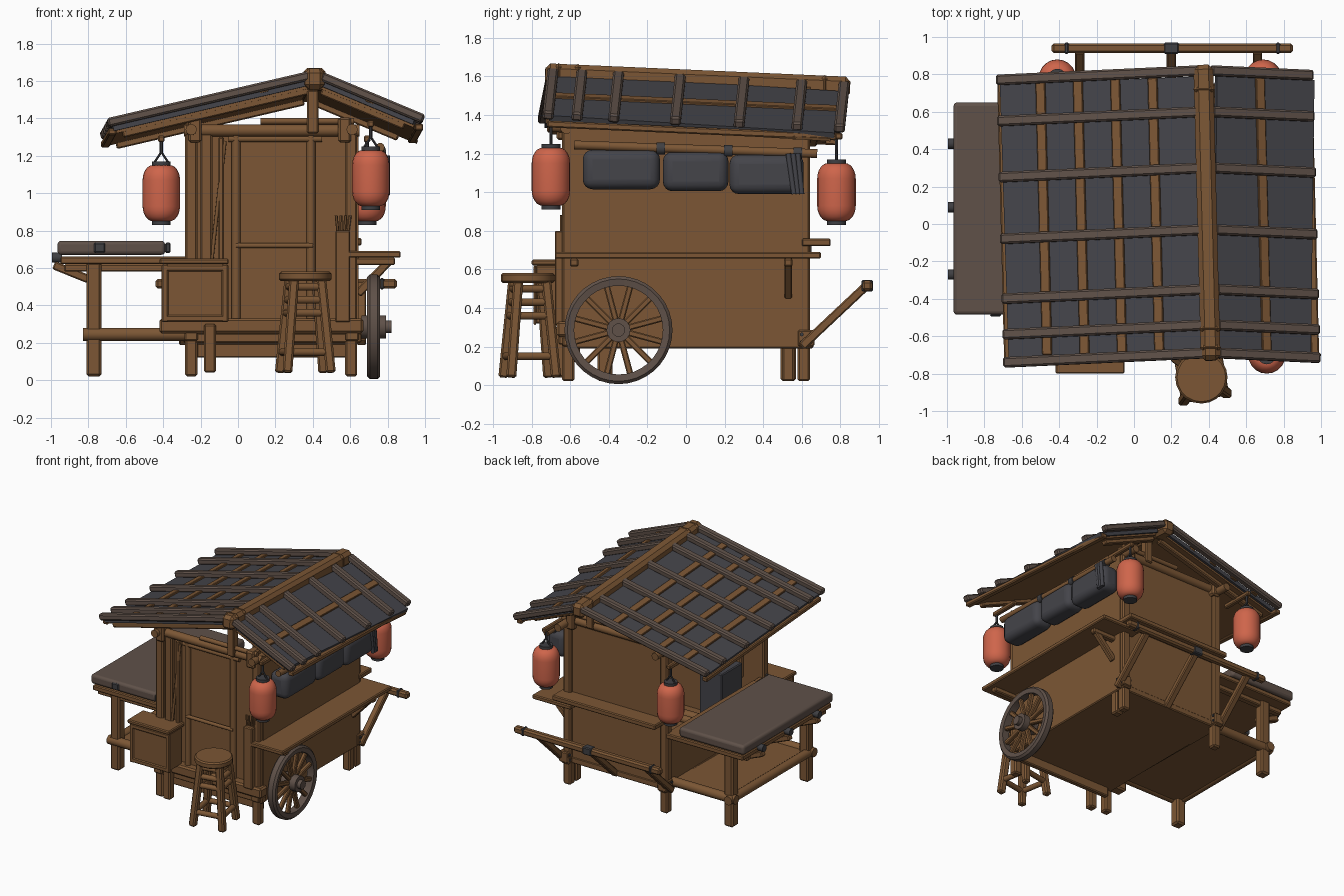
import bpy, bmesh, math
from mathutils import Vector, Matrix

cube = bpy.data.objects.get("Cube")
if cube:
    bpy.data.objects.remove(cube)


def material(name, r, g, b):
    m = bpy.data.materials.new(name)
    m.use_nodes = True
    m.diffuse_color = (r, g, b, 1)
    m.node_tree.nodes["Principled BSDF"].inputs["Base Color"].default_value = (r, g, b, 1)
    return m


WOOD = material("brown wood", 0.20, 0.094, 0.035)
GREY = material("weathered wood", 0.115, 0.082, 0.066)
SLATE = material("dark slate", 0.058, 0.058, 0.068)
IRON = material("dark iron", 0.05, 0.05, 0.055)
RED = material("lantern red", 0.62, 0.13, 0.07)


def finish(name, bm, mat, bevel=0.0, segments=1, smooth=False):
    bmesh.ops.recalc_face_normals(bm, faces=bm.faces)
    me = bpy.data.meshes.new(name)
    bm.to_mesh(me)
    bm.free()
    me.materials.append(mat)
    ob = bpy.data.objects.new(name, me)
    bpy.context.collection.objects.link(ob)
    if bevel:
        mod = ob.modifiers.new("Bevel", "BEVEL")
        mod.width, mod.segments = bevel, segments
    if smooth:
        bpy.ops.object.select_all(action="DESELECT")
        ob.select_set(True)
        bpy.context.view_layer.objects.active = ob
        bpy.ops.object.shade_smooth_by_angle(angle=math.radians(40))
    return ob


def frame(p0, p1, up):
    """Matrix whose x axis runs from p0 to p1, centred between them."""
    p0, p1 = Vector(p0), Vector(p1)
    x = (p1 - p0).normalized()
    up = Vector(up)
    if abs(x.dot(up.normalized())) > 0.98:
        up = Vector((0, 1, 0))
    y = up.cross(x).normalized()
    m = Matrix((x, y, x.cross(y))).transposed().to_4x4()
    m.translation = (p0 + p1) / 2
    return m, (p1 - p0).length


def beam(name, p0, p1, w, h, mat=WOOD, bevel=0.007, up=(0, 0, 1)):
    m, length = frame(p0, p1, up)
    bm = bmesh.new()
    bmesh.ops.create_cube(bm, size=1, matrix=m @ Matrix.Diagonal((length, w, h, 1)))
    return finish(name, bm, mat, bevel)


def box(name, x0, x1, y0, y1, z0, z1, mat=WOOD, bevel=0.007, segments=1):
    bm = bmesh.new()
    m = Matrix.Translation(((x0 + x1) / 2, (y0 + y1) / 2, (z0 + z1) / 2))
    bmesh.ops.create_cube(bm, size=1, matrix=m @ Matrix.Diagonal((x1 - x0, y1 - y0, z1 - z0, 1)))
    return finish(name, bm, mat, bevel, segments, segments > 1)


def rod(name, p0, p1, r, mat=WOOD, sides=10):
    m, length = frame(p0, p1, (0, 0, 1))
    bm = bmesh.new()
    bmesh.ops.create_cone(bm, cap_ends=True, segments=sides, radius1=r, radius2=r, depth=length,
                          matrix=m @ Matrix.Rotation(math.pi / 2, 4, "Y"))
    return finish(name, bm, mat, smooth=True)


def lathe(name, profile, loc, mat, sides=20, tilt=None):
    bm = bmesh.new()
    vs = [bm.verts.new((r, 0, z)) for r, z in profile]
    es = [bm.edges.new(pair) for pair in zip(vs, vs[1:])]
    bmesh.ops.spin(bm, geom=vs + es, axis=(0, 0, 1), cent=(0, 0, 0), angle=math.tau, steps=sides)
    bmesh.ops.remove_doubles(bm, verts=bm.verts, dist=0.0005)
    bmesh.ops.transform(bm, verts=bm.verts, matrix=Matrix.Translation(loc) @ (tilt or Matrix()))
    return finish(name, bm, mat, smooth=True)


# Roof: two unequal slopes, slightly skewed and sinking towards the back
def roof(x, y, lift=0.0):
    drop = 0.235 * (0.4 - x) if x < 0.4 else 0.42 * (x - 0.4)
    return Vector((x - 0.025 * y, y, 1.57 - drop - 0.045 * y + lift))


for side, eave, skew, purlins in (("right", -0.69, 0.045, (-0.48, -0.28, -0.08, 0.12)),
                                  ("left", 0.95, 0.02, (0.69,))):
    inner = 0.37 if eave < 0 else 0.43
    a, b = roof(eave, 0.05 - skew), roof(inner, 0.05)
    normal = (b - a).cross(roof(inner, 1) - roof(inner, 0))
    normal *= 1 if normal.z > 0 else -1
    drop = Vector((0, 0, 0.023))
    beam(side + "_roof_slab", a, b, 1.48, 0.032, SLATE, 0, normal)
    beam(side + "_roof_lining", a - drop, b - drop, 1.44, 0.016, WOOD, 0, normal)
    for x in purlins:
        beam(side + "_roof_batten", roof(x, -0.7, 0.016), roof(x, 0.78, 0.016), 0.052, 0.03, WOOD, 0.004, normal)
    beam(side + "_eave_board", roof(eave, -0.72, -0.018), roof(eave, 0.78, -0.018), 0.045, 0.035)
    for y in (0.82, 0.6, 0.3, -0.03, -0.35, -0.54, -0.69):
        beam(side + "_roof_rafter", roof(eave + math.copysign(0.025, eave), y - skew - 0.005, 0.035),
             roof(inner, y, 0.035), 0.056, 0.048, GREY, 0.01, normal)
    for y in (-0.64, 0.7):
        beam(side + "_under_rafter", roof(eave * 0.92, y - skew, -0.042), roof(inner, y, -0.042), 0.045, 0.04)
beam("ridge_beam", (0.41, -0.73, 1.612), (0.37, 0.85, 1.542), 0.105, 0.112, WOOD, 0.025)
for y in (-0.66, -0.56, 0.72):
    beam("ridge_band", (0.392 - 0.025 * y, y - 0.02, 1.58 - 0.045 * y),
         (0.392 - 0.025 * y, y + 0.02, 1.58 - 0.045 * y), 0.116, 0.12, WOOD, 0.025)
for y in (-0.64, 0.62):
    beam("king_post", (0.4, y, 1.32), (0.4, y, 1.55), 0.06, 0.06)
    rod("collar_tie", (0.12, y, 1.385), (0.62, y, 1.385), 0.018)

# Cabin walls, open on the counter side
box("floor", -0.27, 0.645, -0.6, 0.62, 0.19, 0.24)
box("left_wall", 0.62, 0.645, -0.6, 0.61, 0.22, 1.36, bevel=0)
box("back_wall", -0.25, 0.64, 0.59, 0.615, 0.22, 1.3, bevel=0)
box("front_wall", -0.25, 0.64, -0.6, -0.575, 0.22, 1.33, bevel=0)
box("counter_wall", -0.27, -0.245, -0.6, 0.6, 0.22, 0.64, bevel=0)
box("inner_cabinet", -0.15, 0.05, -0.5, -0.24, 0.24, 0.76, SLATE)
box("front_skirt", -0.22, 0.62, -0.59, -0.55, 0.12, 0.2)

# Posts, sills and top plates
for x, y, z0, z1 in ((-0.25, -0.61, 0.02, 1.38), (-0.25, 0.61, 0.02, 1.3), (0.605, -0.61, 0.02, 1.36),
                     (0.605, 0.61, 0.02, 1.32), (-0.17, -0.61, 0.3, 1.32), (-0.15, -0.66, 0.04, 0.3),
                     (0.605, 0.53, 0.02, 0.22)):
    beam("corner_post", (x, y, z0), (x, y, z1), 0.065, 0.065, bevel=0.01)
for y in (-0.62, 0.61):
    rod("top_plate", (-0.29, y, 1.335), (0.65, y, 1.335), 0.033)
    for x in (-0.23, 0.57):
        box("plate_block", x - 0.035, x + 0.035, y - 0.05, y + 0.05, 1.27, 1.405, bevel=0.012)
for y in (-0.44, 0.55):
    rod("sill_rail", (-0.83, y, 0.245), (0.6, y, 0.245), 0.036)
for x in (-0.25, 0.61):
    rod("side_plate", (x, -0.7, 1.34), (x, 0.75, 1.31), 0.03)
    beam("side_sill", (x, -0.66, 0.24), (x, 0.66, 0.22), 0.07, 0.06)
box("front_sill", -0.42, 0.67, -0.67, -0.58, 0.25, 0.33, bevel=0.012)
box("front_rail", -0.26, 0.66, -0.64, -0.58, 0.2, 0.25)

# Door
for x in (-0.01, 0.39):
    rod("door_jamb", (x, -0.615, 0.25), (x, -0.615, 1.31), 0.024)
box("door_panel", 0.01, 0.38, -0.607, -0.597, 0.33, 1.28, bevel=0)
rod("door_bar", (-0.01, -0.63, 0.72), (0.4, -0.63, 0.72), 0.014)
rod("door_lintel", (-0.05, -0.62, 1.29), (0.45, -0.62, 1.29), 0.018)
beam("door_shutter", (-0.09, -0.6, 0.6), (-0.09, -0.6, 1.3), 0.03, 0.08)
rod("shutter_prop", (-0.14, -0.63, 0.65), (-0.07, -0.63, 1.28), 0.01)

# Front cabinet
box("front_cabinet", -0.4, -0.06, -0.78, -0.62, 0.32, 0.62)
box("cabinet_top", -0.42, -0.05, -0.8, -0.6, 0.62, 0.65)
for x in (-0.39, -0.07):
    box("cabinet_stile", x - 0.018, x + 0.018, -0.79, -0.775, 0.31, 0.62)
for z in (0.33, 0.6):
    box("cabinet_rail", -0.39, -0.07, -0.79, -0.775, z - 0.018, z + 0.018)

# Counter with its mat and lower deck
box("counter_top", -0.95, -0.26, -0.48, 0.64, 0.62, 0.66)
box("counter_mat", -0.965, -0.39, -0.485, 0.65, 0.67, 0.745, GREY, 0.02, 3)
box("lower_deck", -0.81, -0.25, -0.46, 0.58, 0.22, 0.255)
rod("deck_rail", (-0.79, -0.46, 0.245), (-0.79, 0.6, 0.245), 0.035)
for y in (-0.42, 0.53):
    beam("counter_leg", (-0.77, y, 0.02), (-0.77, y, 0.63), 0.08, 0.08, bevel=0.012)
    beam("counter_joist", (-0.93, y, 0.6), (-0.27, y, 0.6), 0.05, 0.04)
for y in (-0.27, 0.09, 0.43):
    rod("counter_peg", (-0.995, y, 0.655), (-0.94, y, 0.655), 0.028, IRON)
    beam("counter_strut", (-0.985, y, 0.615), (-0.8, y, 0.54), 0.05, 0.045)
for x, w in ((-0.74, 0.03), (-0.375, 0.015)):
    box("mat_clasp", x - w, x + w, -0.495, -0.48, 0.68, 0.735, IRON)

# Side shelf, back shelf and bracket
box("side_shelf", 0.53, 0.87, -0.68, 0.7, 0.655, 0.69)
beam("shelf_bracket", (0.64, 0.53, 0.46), (0.82, 0.53, 0.65), 0.04, 0.045)
for y in (-0.58, 0.53):
    beam("shelf_arm", (0.6, y, 0.635), (0.84, y, 0.635), 0.045, 0.04)
box("back_shelf", -0.25, 0.66, 0.6, 0.75, 0.72, 0.76)
box("stick_holder", 0.52, 0.6, -0.68, -0.61, 0.31, 0.8)
for i in range(4):
    rod("stick", (0.535 + i * 0.017, -0.645, 0.78), (0.525 + i * 0.025, -0.645, 0.88), 0.008, sides=6)

# Rolled awning under its pole
rod("awning_rod", (0.76, -0.58, 1.245), (0.76, 0.68, 1.2), 0.024)
for y0, y1, z0 in ((-0.535, -0.135, 1.015), (-0.12, 0.22, 1.005), (0.225, 0.61, 0.99)):
    box("awning_roll", 0.645, 0.805, y0, y1, z0, z0 + 0.205, SLATE, 0.05, 4)
for y in (-0.13, 0.22, 0.58):
    rod("awning_tie", (0.76, y - 0.022, 1.222 - 0.035 * y), (0.76, y + 0.022, 1.222 - 0.035 * y), 0.032, IRON)
for i in range(3):
    rod("awning_cord", (0.8, 0.53 + i * 0.025, 1.2), (0.8, 0.56 + i * 0.02, 0.99), 0.014, SLATE)

# Cart wheel
wx, wy, wz = 0.725, -0.35, 0.285
turn = Matrix.Rotation(math.pi / 2, 4, "Y")
rim = [(0.23, -0.03), (0.265, -0.035), (0.28, -0.02), (0.28, 0.02), (0.265, 0.035), (0.23, 0.03), (0.23, -0.03)]
lathe("wheel_rim", rim, (wx, wy, wz), GREY, 36, turn)
for i in range(12):
    a = math.tau * (i + 0.5) / 12
    d = Vector((0, math.cos(a), math.sin(a)))
    c = Vector((wx, wy, wz))
    beam("wheel_spoke", c + d * 0.05, c + d * 0.24, 0.032, 0.032, bevel=0.006)
rod("wheel_hub", (0.66, wy, wz), (0.79, wy, wz), 0.062, GREY, sides=16)
rod("hub_cap", (0.78, wy, wz), (0.82, wy, wz), 0.035, GREY)
rod("axle", (0.2, wy, wz - 0.03), (0.7, wy, wz - 0.03), 0.03)

# Pull handle
beam("handle_bar", (-0.44, 0.94, 0.515), (0.85, 0.94, 0.515), 0.052, 0.052, bevel=0.012)
for x in (-0.29, 0.2, 0.66):
    beam("handle_arm", (x, 0.6, 0.2), (x, 0.93, 0.51), 0.05, 0.045)
for x, w in ((-0.36, 0.012), (0.2, 0.04), (0.77, 0.012)):
    box("handle_band", x - w, x + w, 0.91, 0.97, 0.485, 0.545, IRON)
for x in (-0.25, 0.62):
    box("corner_block", x - 0.04, x + 0.04, 0.58, 0.665, 0.2, 0.285)
    for y in (0.6, 0.645):
        for z in (0.222, 0.263):
            rod("block_bolt", (x - 0.048, y, z), (x + 0.048, y, z), 0.01, IRON, sides=8)

# Stool, turned a little
cx, cy = 0.36, -0.82
lathe("stool_seat", [(0, 0.53), (0.13, 0.53), (0.14, 0.54), (0.14, 0.57), (0.13, 0.58), (0, 0.58)], (cx, cy, 0), WOOD)


def stool_point(i, z):
    a = math.radians(55 + 90 * i)
    r = 0.172 - 0.125 * z
    return cx + r * math.cos(a), cy + 0.01 + r * math.sin(a), z


for i in range(4):
    beam("stool_leg", stool_point(i, 0.04), stool_point(i, 0.54), 0.052, 0.052, bevel=0.01)
    for z in (0.15, 0.36, 0.43, 0.5):
        rod("stool_rung", stool_point(i, z), stool_point(i + 1, z), 0.021)

# Hanging lanterns
belly = [(0, 0.02), (0.045, 0.02)]
for z0, flip in ((0.1, -1), (0.24, 1)):
    arc = [(0.045 + 0.055 * math.cos(math.radians(t)), z0 + flip * 0.08 * math.sin(math.radians(t)))
           for t in range(0, 90, 15)]
    belly += arc[::flip]
belly += [(0.045, 0.32), (0, 0.32)]
for x, y, z in ((0.71, -0.7, 0.91), (0.69, 0.78, 0.83), (-0.41, 0.78, 0.83)):
    lathe("lantern", belly, (x, y, z), RED)
    for z0 in (0.0, 0.31):
        rod("lantern_cap", (x, y, z + z0), (x, y, z + z0 + 0.03), 0.05, IRON, sides=16)
    rod("lantern_hook", (x, y, z + 0.38), (x, y, z + 0.46), 0.01, IRON, sides=6)
    for s in (-1, 1):
        rod("lantern_wire", (x + s * 0.04, y, z + 0.33), (x, y, z + 0.39), 0.007, IRON, sides=6)
    beam("lantern_pole", (x, y * 1.04, z + 0.46), (x, y * 0.7, z + 0.46), 0.035, 0.035)
